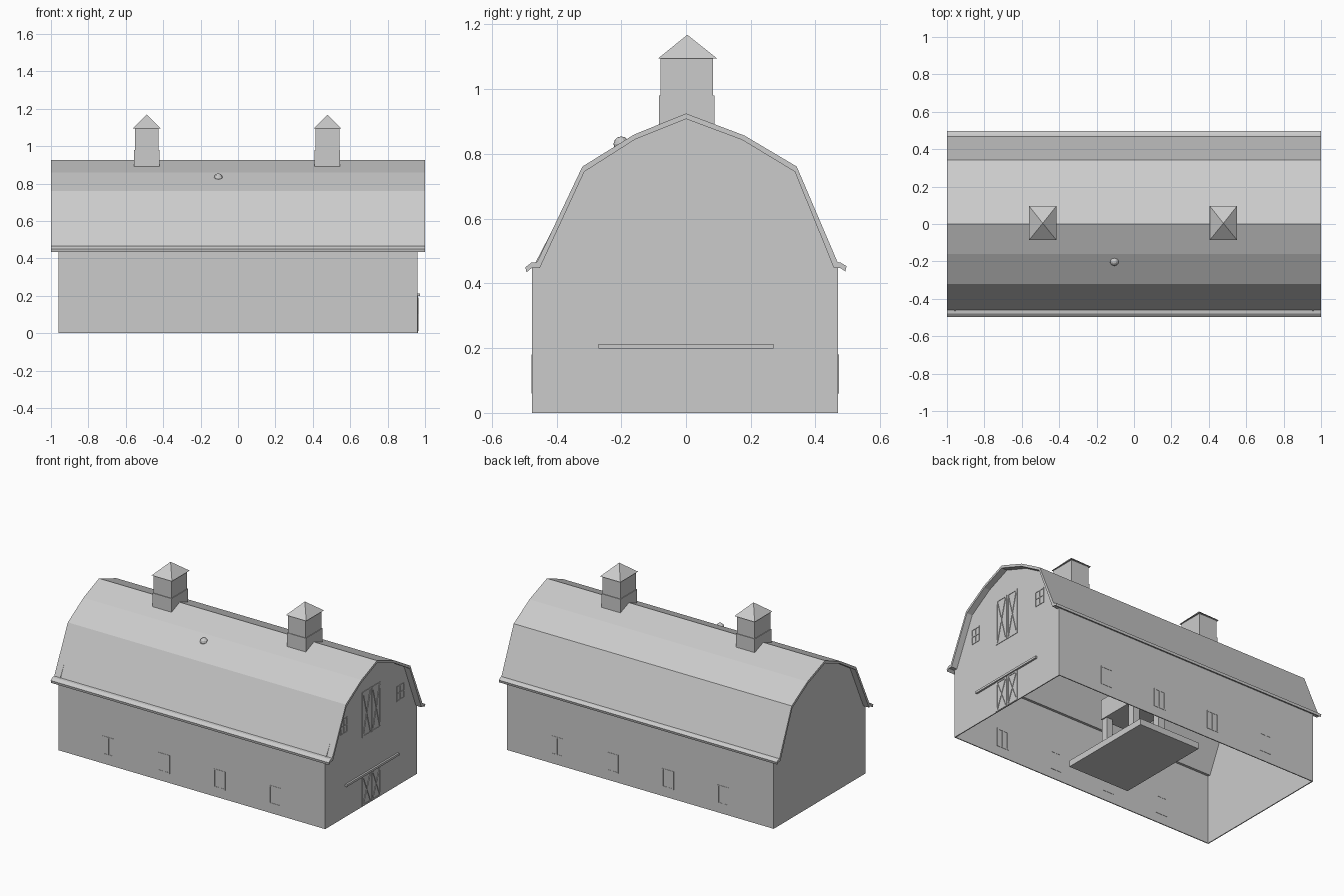
import bpy, bmesh
from mathutils import Vector

if "Cube" in bpy.data.objects:
    bpy.data.objects.remove(bpy.data.objects["Cube"])


def finish(name, bm):
    bmesh.ops.recalc_face_normals(bm, faces=bm.faces)
    me = bpy.data.meshes.new(name)
    bm.to_mesh(me)
    bm.free()
    ob = bpy.data.objects.new(name, me)
    bpy.context.collection.objects.link(ob)
    return ob


def add_box(bm, x0, x1, y0, y1, z0, z1):
    v = bmesh.ops.create_cube(bm, size=1)["verts"]
    for p in v:
        p.co = ((x0 + x1) / 2 + p.co.x * (x1 - x0),
                (y0 + y1) / 2 + p.co.y * (y1 - y0),
                (z0 + z1) / 2 + p.co.z * (z1 - z0))


def box(name, *dims):
    bm = bmesh.new()
    add_box(bm, *dims)
    return finish(name, bm)


def prism(name, pts, x0, x1):
    """Extrude a (y, z) profile along x."""
    bm = bmesh.new()
    f = bm.faces.new([bm.verts.new((x0, y, z)) for y, z in pts])
    r = bmesh.ops.extrude_face_region(bm, geom=[f])
    for g in r["geom"]:
        if isinstance(g, bmesh.types.BMVert):
            g.co.x = x1
    return finish(name, bm)


def bar(name, a, b, w, d=None):
    """Square bar between two points."""
    a, b = Vector(a), Vector(b)
    bm = bmesh.new()
    bmesh.ops.create_cube(bm, size=1)
    ob = finish(name, bm)
    ob.scale = (w, d or w, (b - a).length)
    ob.location = (a + b) / 2
    ob.rotation_mode = 'QUATERNION'
    ob.rotation_quaternion = (b - a).to_track_quat('Z', 'X')
    return ob


# Walls: open at the bottom, gambrel shaped gables
T = 0.006
gable = [(-0.475, 0), (0.47, 0), (0.47, 0.445), (0.338, 0.748), (0.17, 0.848),
         (0, 0.912), (-0.16, 0.85), (-0.318, 0.748), (-0.475, 0.445)]
prism("gable_wall_right", gable, 0.96 - T, 0.96)
prism("gable_wall_left", gable, -0.96, -0.96 + T)
box("front_wall", -0.96, 0.96, -0.475, -0.475 + T, 0, 0.45)
box("back_wall", -0.96, 0.96, 0.47 - T, 0.47, 0, 0.45)

# Roof shell with flared eaves
outer = [(-0.496, 0.45), (-0.478, 0.464), (-0.46, 0.466), (-0.32, 0.761),
         (-0.16, 0.86), (0, 0.925), (0.18, 0.857), (0.342, 0.761),
         (0.468, 0.466), (0.478, 0.464), (0.496, 0.453)]
inner = [(0.492, 0.437), (0.476, 0.448), (0.457, 0.447), (0.336, 0.745),
         (0.174, 0.843), (0, 0.908), (-0.157, 0.845), (-0.314, 0.745),
         (-0.452, 0.447), (-0.476, 0.448), (-0.493, 0.434)]
prism("roof", outer + inner, -1, 1)

# Cupolas with stepped bodies and pyramid caps
for i, x in enumerate((-0.488, 0.478)):
    box(f"cupola_base_{i}", x - 0.068, x + 0.068, -0.083, 0.088, 0.86, 0.98)
    box(f"cupola_top_{i}", x - 0.064, x + 0.064, -0.079, 0.084, 0.98, 1.096)
    bm = bmesh.new()
    ring = [bm.verts.new((x + sx * 0.073, y, 1.095)) for sx, y in
            ((-1, -0.086), (1, -0.086), (1, 0.096), (-1, 0.096))]
    tip = bm.verts.new((x, 0.004, 1.168))
    bm.faces.new(ring)
    for k in range(4):
        bm.faces.new((ring[k], ring[(k + 1) % 4], tip))
    finish(f"cupola_cap_{i}", bm)

# Side windows: thin frame and mullion on both faces of the long walls
for side, y in (("front", -0.475), ("back", 0.47)):
    s = -1 if y < 0 else 1
    ys = sorted((y - s * (T + 0.002), y + s * 0.002))
    for i in range(4):
        x = -0.6 + 0.4 * i
        bm = bmesh.new()
        for x0, x1, z0, z1 in ((-0.042, -0.034, 0.06, 0.18), (0.034, 0.042, 0.06, 0.18),
                               (-0.004, 0.004, 0.06, 0.18), (-0.034, 0.034, 0.06, 0.067),
                               (-0.034, 0.034, 0.173, 0.18)):
            add_box(bm, x + x0, x + x1, *ys, z0, z1)
        finish(f"{side}_window_{i}", bm)


# Framed panels on the right gable
def frame(name, y0, y1, z0, z1, w, cross=None):
    bm = bmesh.new()
    a, b = 0.955, 0.963
    add_box(bm, a, b, y0, y0 + w, z0, z1)
    add_box(bm, a, b, y1 - w, y1, z0, z1)
    add_box(bm, a, b, y0 + w, y1 - w, z0, z0 + w)
    add_box(bm, a, b, y0 + w, y1 - w, z1 - w, z1)
    ym, zm = (y0 + y1) / 2, (z0 + z1) / 2
    if not cross:
        add_box(bm, a, b, ym - 0.003, ym + 0.003, z0 + w, z1 - w)
        add_box(bm, a, b, y0 + w, y1 - w, zm - 0.003, zm + 0.003)
    finish(name, bm)
    if cross:
        x = 0.96
        bar(name + "_brace_a", (x, y0 + w, z0 + w), (x, y1 - w, z1 - w), 0.005, 0.008)
        bar(name + "_brace_b", (x, y0 + w, z1 - w), (x, y1 - w, z0 + w), 0.005, 0.008)


frame("gable_window_left", -0.316, -0.248, 0.547, 0.646, 0.006)
frame("gable_window_right", 0.256, 0.334, 0.547, 0.646, 0.006)
for tag, y0, y1 in (("left", -0.096, -0.002), ("right", 0.002, 0.094)):
    frame("loft_door_" + tag, y0, y1, 0.448, 0.744, 0.01, True)
    frame("barn_door_" + tag, y0, y1, 0.002, 0.2, 0.01, True)
box("door_track", 0.958, 0.972, -0.27, 0.27, 0.199, 0.213)

# Interior: plinth with a simple frame standing on it, one tip piercing the roof
box("interior_plinth", -0.22, 0.22, -0.32, 0.32, 0.01, 0.05)
box("interior_body", -0.1, 0.14, -0.13, 0.16, 0.27, 0.4)
for sx in (-0.08, 0.11):
    for sy in (-0.11, 0.13):
        bar("interior_leg", (sx, sy, 0.05), (sx, sy, 0.3), 0.045)
bar("interior_arm", (0, -0.1, 0.38), (-0.105, -0.2, 0.82), 0.05)
bm = bmesh.new()
bmesh.ops.create_uvsphere(bm, u_segments=10, v_segments=6, radius=0.024)
finish("roof_knob", bm).location = (-0.105, -0.2, 0.83)
